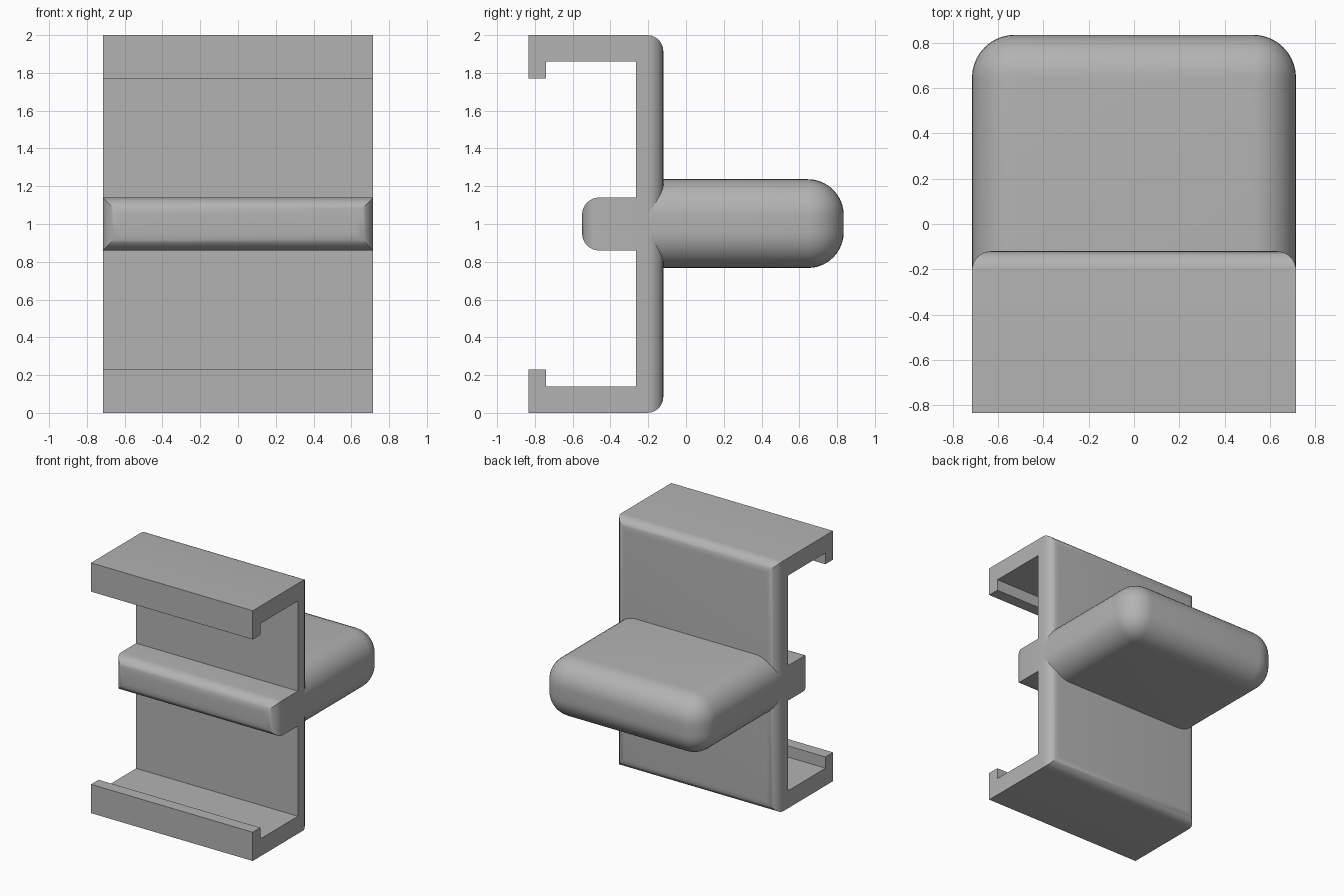
import bpy, bmesh, math

cube = bpy.data.objects.get("Cube")
if cube:
    bpy.data.objects.remove(cube, do_unlink=True)

HALF_W = 0.715

grey = bpy.data.materials.new("plain_grey")
grey.use_nodes = True
colour = (0.45, 0.45, 0.45, 1)
grey.diffuse_color = colour
grey.node_tree.nodes["Principled BSDF"].inputs["Base Color"].default_value = colour


def extrude_profile(profile):
    """Sweep a closed (y, z) outline across the full width."""
    bm = bmesh.new()
    face = bm.faces.new([bm.verts.new((-HALF_W, y, z)) for y, z in profile])
    swept = bmesh.ops.extrude_face_region(bm, geom=[face])["geom"]
    verts = [v for v in swept if isinstance(v, bmesh.types.BMVert)]
    bmesh.ops.translate(bm, verts=verts, vec=(2 * HALF_W, 0, 0))
    bmesh.ops.recalc_face_normals(bm, faces=bm.faces)
    return bm


def round_edges(bm, radius, segments, rule):
    edges = [e for e in bm.edges if rule(e)]
    bmesh.ops.bevel(bm, geom=edges, offset=radius, segments=segments,
                    profile=0.5, affect='EDGES', clamp_overlap=False)


def in_plane(y):
    return lambda e: all(abs(v.co.y - y) < 0.001 for v in e.verts)


def finish(bm, name):
    mesh = bpy.data.meshes.new(name)
    bm.to_mesh(mesh)
    bm.free()
    mesh.materials.append(grey)
    obj = bpy.data.objects.new(name, mesh)
    bpy.context.collection.objects.link(obj)
    bpy.ops.object.select_all(action='DESELECT')
    obj.select_set(True)
    bpy.context.view_layer.objects.active = obj
    bpy.ops.object.shade_smooth_by_angle(angle=math.radians(30))


# Clip bracket: back plate, hooked flanges and centre tongue in one outline
FRONT, LIP, TONGUE, INNER, BACK = -0.835, -0.74, -0.55, -0.265, -0.12
upper = [(BACK, 2), (FRONT, 2), (FRONT, 1.77), (LIP, 1.77), (LIP, 1.86),
         (INNER, 1.86), (INNER, 1.14), (TONGUE, 1.14)]
lower = [(y, 2 - z) for y, z in reversed(upper)]
bracket = extrude_profile(upper + lower)
round_edges(bracket, 0.085, 8, in_plane(BACK))
round_edges(bracket, 0.09, 8, in_plane(TONGUE))
finish(bracket, "clip_bracket")

# Rounded grip: every edge softened except where it meets the plate
ROOT, TIP = -0.205, 0.835
grip = extrude_profile([(ROOT, 0.767), (TIP, 0.767), (TIP, 1.237), (ROOT, 1.237)])
at_root = in_plane(ROOT)
round_edges(grip, 0.19, 10, lambda e: not at_root(e))
finish(grip, "grip")
